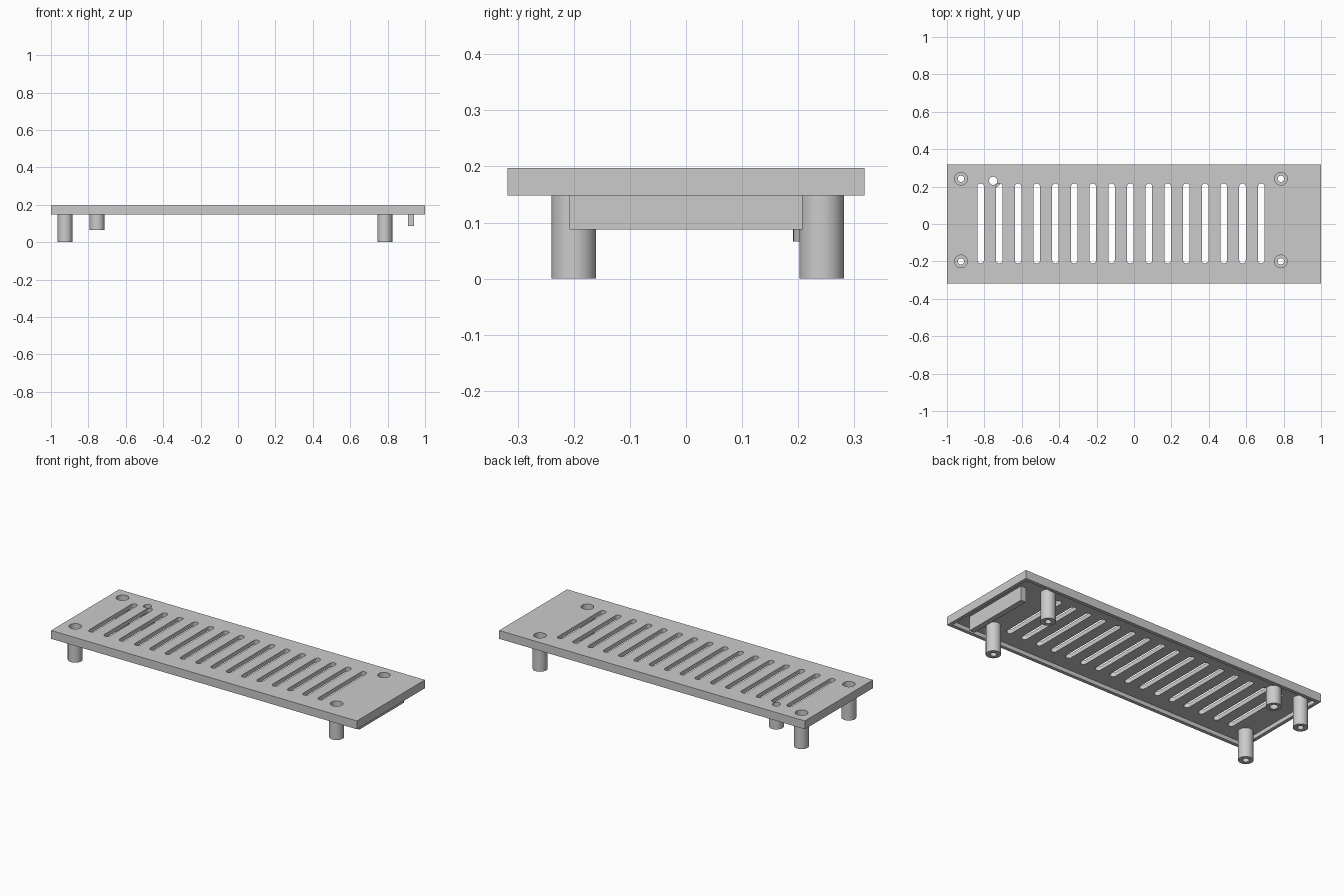
import bpy, bmesh
from math import cos, sin, pi, radians

cube = bpy.data.objects.get("Cube")
if cube:
    bpy.data.objects.remove(cube, do_unlink=True)

TOP, BOTTOM, CEILING = 0.197, 0.148, 0.172
HALF_W, RIM = 0.318, 0.02

grey = bpy.data.materials.new("plain grey")
grey.use_nodes = True
colour = (0.6, 0.6, 0.6, 1)
grey.diffuse_color = colour
grey.node_tree.nodes["Principled BSDF"].inputs["Base Color"].default_value = colour


def make(name, bm):
    bmesh.ops.recalc_face_normals(bm, faces=bm.faces)
    mesh = bpy.data.meshes.new(name)
    bm.to_mesh(mesh)
    bm.free()
    mesh.materials.append(grey)
    ob = bpy.data.objects.new(name, mesh)
    bpy.context.collection.objects.link(ob)
    return ob


def activate(ob):
    bpy.ops.object.select_all(action='DESELECT')
    ob.select_set(True)
    bpy.context.view_layer.objects.active = ob


def smooth(ob):
    activate(ob)
    bpy.ops.object.shade_smooth_by_angle(angle=radians(35))


def prism(bm, outline, z0, z1):
    low = [bm.verts.new((x, y, z0)) for x, y in outline]
    high = [bm.verts.new((x, y, z1)) for x, y in outline]
    bm.faces.new(low[::-1])
    bm.faces.new(high)
    n = len(low)
    for i in range(n):
        j = (i + 1) % n
        bm.faces.new((low[i], low[j], high[j], high[i]))


def rect(x0, x1, y0, y1):
    return [(x0, y0), (x1, y0), (x1, y1), (x0, y1)]


def circle(x, y, r, n=32):
    return [(x + r * cos(2 * pi * i / n), y + r * sin(2 * pi * i / n)) for i in range(n)]


def slot(x, y0, y1, r, n=10):
    upper = [(x + r * cos(pi * i / n), y1 - r + r * sin(pi * i / n)) for i in range(n + 1)]
    lower = [(x - r * cos(pi * i / n), y0 + r - r * sin(pi * i / n)) for i in range(n + 1)]
    return upper + lower


def solid(name, outlines, z0, z1):
    bm = bmesh.new()
    for outline in outlines:
        prism(bm, outline, z0, z1)
    return make(name, bm)


def tube(name, x, y, profile, n=32):
    """Revolve a closed (radius, z) profile around a vertical axis."""
    bm = bmesh.new()
    rings = [[bm.verts.new((px, py, z)) for px, py in circle(x, y, r, n)] for r, z in profile]
    for a, b in zip(rings, rings[1:] + rings[:1]):
        for i in range(n):
            j = (i + 1) % n
            bm.faces.new((a[i], a[j], b[j], b[i]))
    smooth(make(name, bm))


def cut(target, cutter):
    mod = target.modifiers.new("cut", 'BOOLEAN')
    mod.operation, mod.solver, mod.object = 'DIFFERENCE', 'EXACT', cutter
    activate(target)
    bpy.ops.object.modifier_apply(modifier=mod.name)
    bpy.data.objects.remove(cutter, do_unlink=True)


# Mounting positions
legs = {"front_right_leg": (-0.925, -0.2), "front_left_leg": (0.785, -0.2),
        "back_right_leg": (-0.925, 0.242), "back_left_leg": (0.785, 0.242)}
peg = (-0.753, 0.231)

# Cover plate: shallow recess below, row of vents, screw holes
plate = solid("cover_plate", [rect(-1, 1, -HALF_W, HALF_W)], BOTTOM, TOP)
inner = HALF_W - RIM
cut(plate, solid("recess_cutter", [rect(RIM - 1, 1 - RIM, -inner, inner)], 0, CEILING))
vents = [slot(-0.82 + 0.1 * i, -0.211, 0.217, 0.0175) for i in range(16)]
holes = [circle(x, y, 0.034) for x, y in legs.values()]
cut(plate, solid("vent_cutter", vents + holes, 0.1, 0.3))
cut(plate, solid("peg_hole_cutter", [circle(*peg, 0.022)], 0.1, 0.3))
smooth(plate)

# Hollow legs with a wide screw-head bore and a narrow through hole
for name, (x, y) in legs.items():
    tube(name, x, y, [(0.017, 0), (0.04, 0), (0.04, CEILING),
                      (0.034, CEILING), (0.034, 0.08), (0.017, 0.08)])

# Short hollow peg
tube("short_peg", *peg, [(0.022, 0.066), (0.04, 0.066), (0.04, CEILING), (0.022, CEILING)])

# Locating rib under the left end
solid("locating_rib", [rect(0.908, 0.94, -0.208, 0.208)], 0.088, CEILING)
